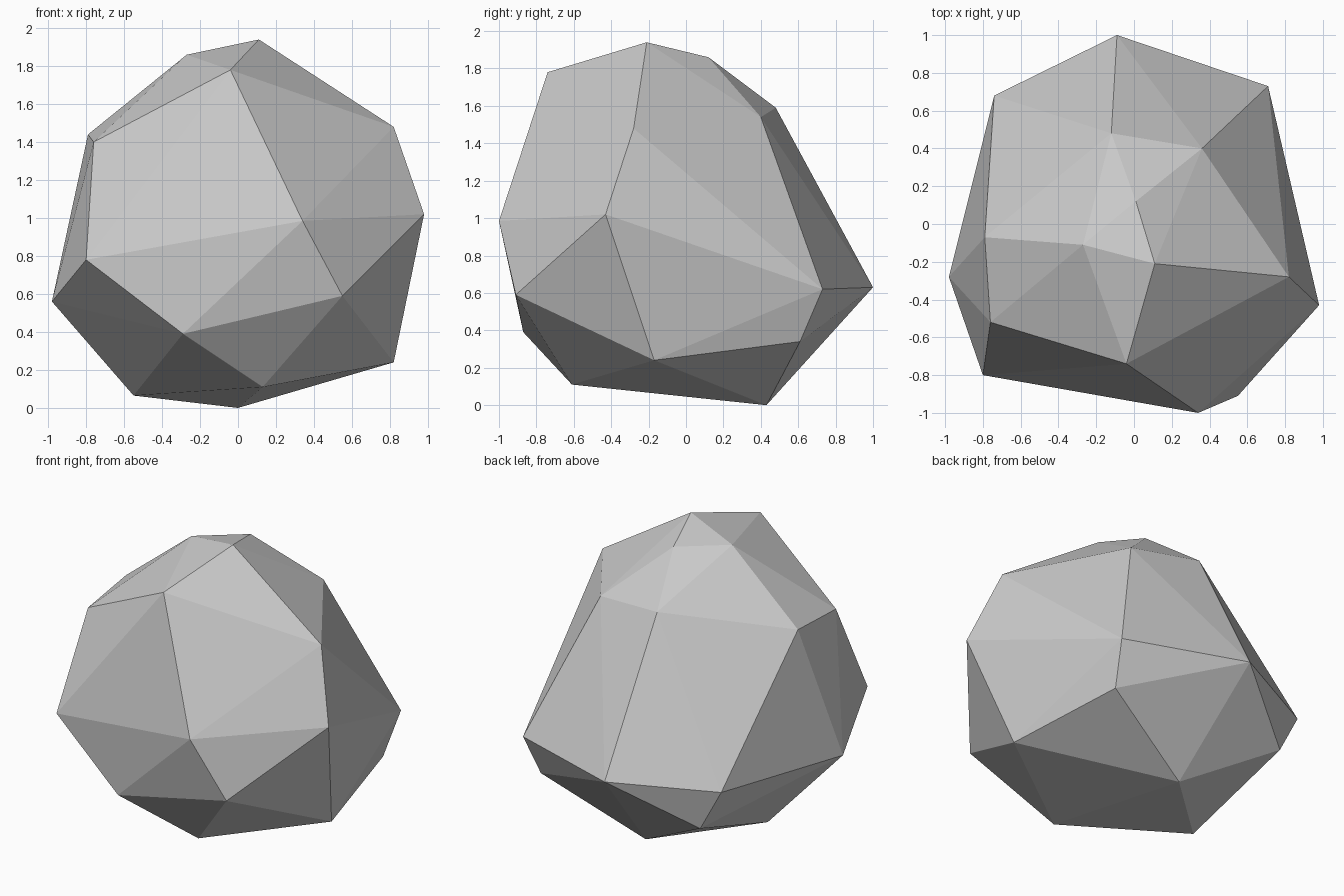
import bpy
import bmesh

# Remove the default cube if the scene has one
default_cube = bpy.data.objects.get("Cube")
if default_cube:
    bpy.data.objects.remove(default_cube, do_unlink=True)


def make_material(name, colour):
    """Flat material with the same colour in the viewport and in a render."""
    material = bpy.data.materials.new(name)
    material.use_nodes = True
    material.diffuse_color = colour
    shader = next(n for n in material.node_tree.nodes if n.type == "BSDF_PRINCIPLED")
    shader.inputs["Base Color"].default_value = colour
    shader.inputs["Roughness"].default_value = 0.9
    return material


def make_hull(name, corners, material):
    """Flat-faced convex solid wrapped around the given corner points."""
    bm = bmesh.new()
    for corner in corners:
        bm.verts.new(corner)
    result = bmesh.ops.convex_hull(bm, input=bm.verts[:])
    # Drop any point that ended up inside the solid
    loose = [v for v in bm.verts if not v.link_faces]
    bmesh.ops.delete(bm, geom=loose, context="VERTS")
    bmesh.ops.recalc_face_normals(bm, faces=bm.faces[:])
    for face in bm.faces:
        face.smooth = False
    mesh = bpy.data.meshes.new(name)
    bm.to_mesh(mesh)
    bm.free()
    mesh.materials.append(material)
    rock = bpy.data.objects.new(name, mesh)
    bpy.context.collection.objects.link(rock)
    return rock


# Corners of the boulder, grouped into rings from the crown to the base
crown = [(.11, -.21, 1.94), (-.27, -.11, 1.86), (.01, .12, 1.86), (-.04, -.74, 1.78)]
shoulder = [(-.79, -.07, 1.44), (-.76, -.52, 1.4), (.82, -.28, 1.48),
            (.36, .4, 1.54), (-.12, .48, 1.59)]
front_belly = [(.98, -.43, 1.02), (.34, -1, .985), (.55, -.91, .59),
               (-.8, -.8, .78), (-.98, -.28, .56), (-.29, -.87, .39)]
back_belly = [(.71, .73, .62), (-.09, 1, .63), (-.74, .68, .61)]
base = [(-.55, -.09, .065), (.13, -.61, .11), (.82, -.17, .24),
        (.66, .61, .34), (-.59, .69, .33), (0, .43, 0)]

stone_grey = make_material("stone_grey", (.6, .6, .6, 1))
make_hull("boulder", crown + shoulder + front_belly + back_belly + base, stone_grey)
